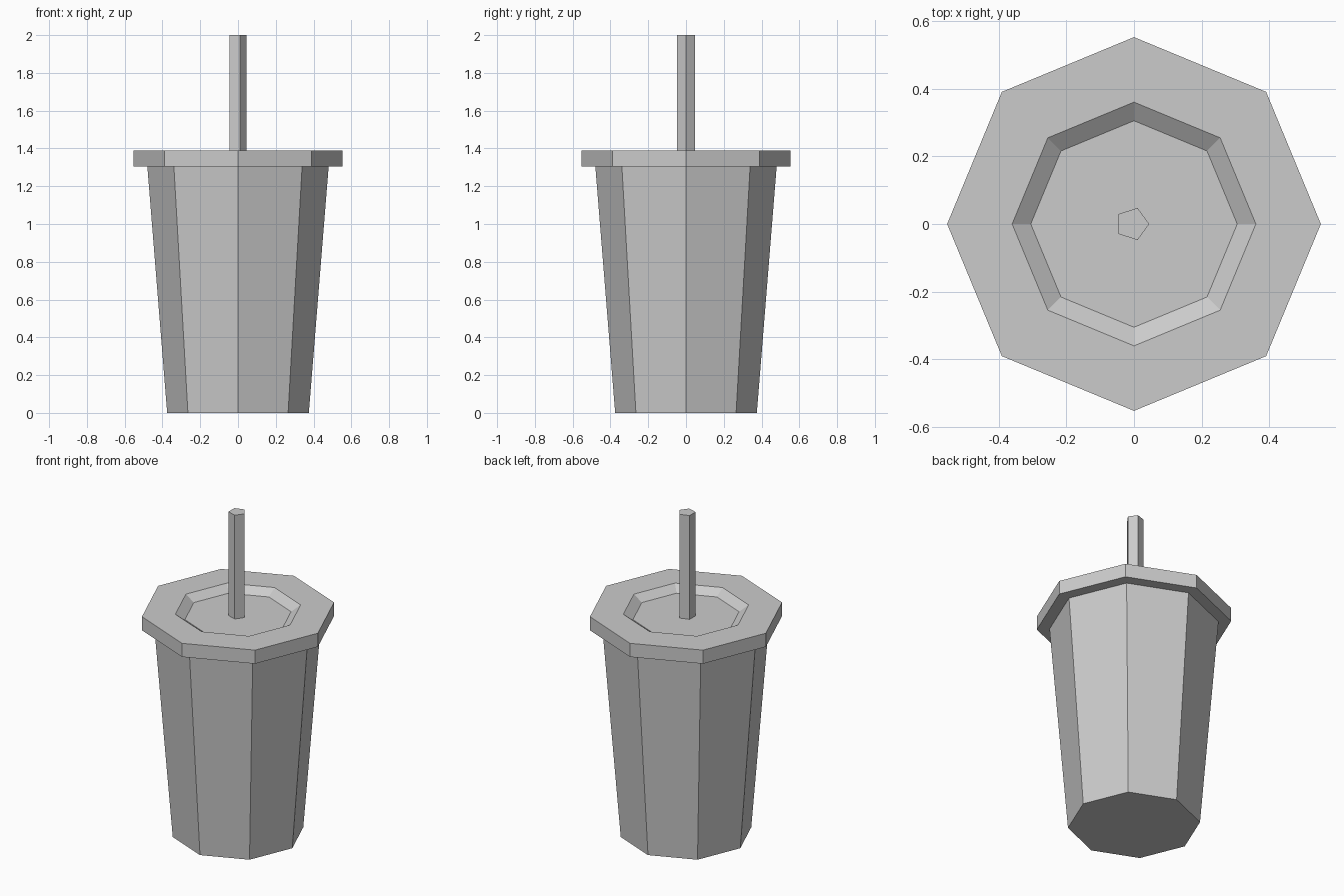
import bpy, bmesh
from math import cos, sin, tau

if "Cube" in bpy.data.objects:
    bpy.data.objects.remove(bpy.data.objects["Cube"])


def lathe(name, profile, sides, x_offset=0.0):
    """Sweep (radius, z) rings around z, capping the first and last ring."""
    bm = bmesh.new()
    rings = [[bm.verts.new((x_offset + r * cos(tau * i / sides), r * sin(tau * i / sides), z))
              for i in range(sides)] for r, z in profile]
    for low, high in zip(rings, rings[1:]):
        for i in range(sides):
            j = (i + 1) % sides
            bm.faces.new((low[i], low[j], high[j], high[i]))
    bm.faces.new(rings[0][::-1])
    bm.faces.new(rings[-1])
    mesh = bpy.data.meshes.new(name)
    bm.to_mesh(mesh)
    bm.free()
    obj = bpy.data.objects.new(name, mesh)
    bpy.context.collection.objects.link(obj)
    return obj


# Tapered eight-sided cup
lathe("cup", [(0.375, 0), (0.48, 1.305)], 8)

# Overhanging lid with a shallow bevelled recess on top
lathe("lid", [(0.552, 1.305), (0.552, 1.39), (0.36, 1.39), (0.305, 1.352)], 8)

# Five-sided straw standing in the recess
lathe("straw", [(0.05, 1.352), (0.05, 2.0)], 5, x_offset=-0.005)
